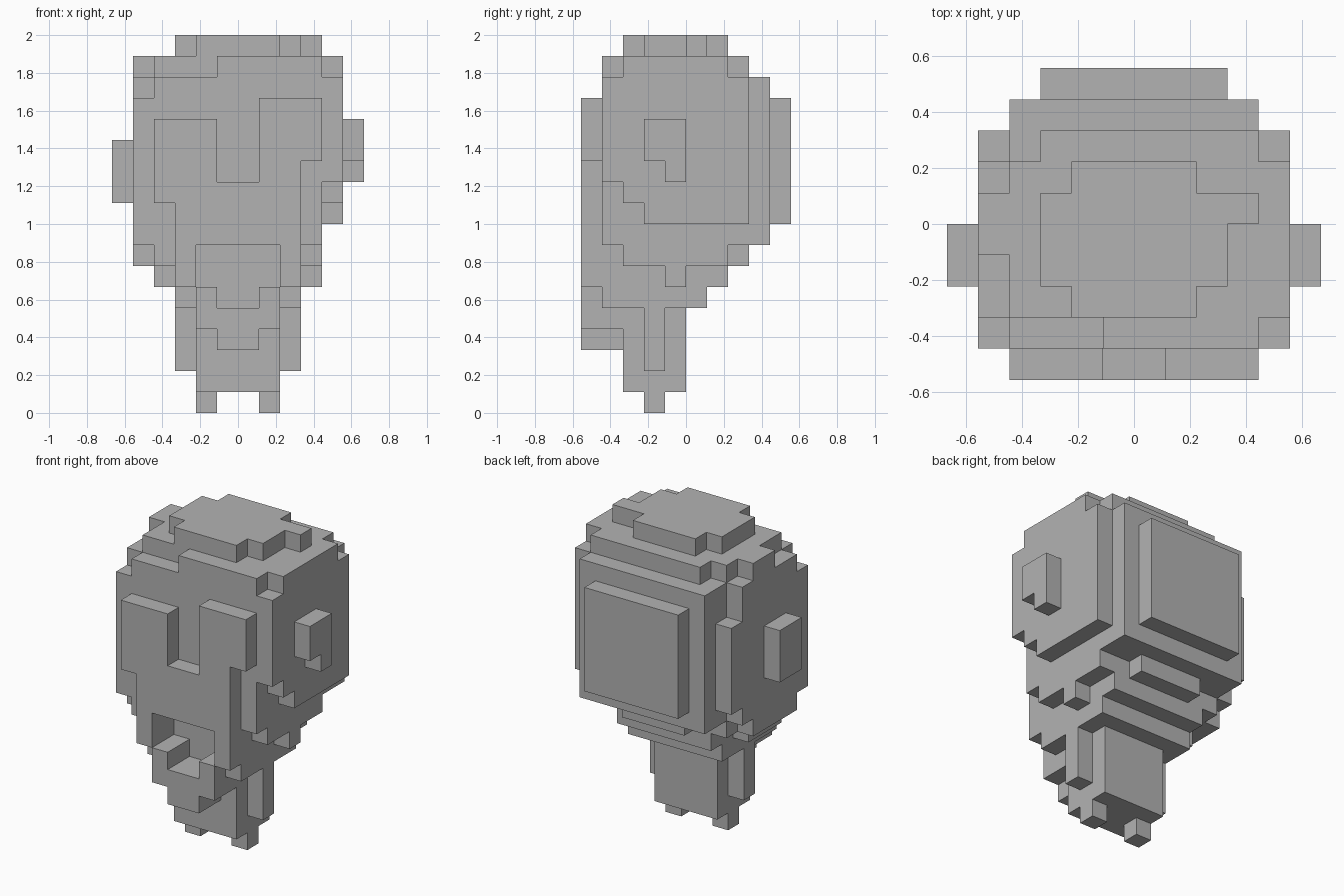
import bpy
import bmesh
from itertools import product
from mathutils import Vector

UNIT = 1 / 9  # edge length of one cube

cube = bpy.data.objects.get("Cube")
if cube:
    bpy.data.objects.remove(cube, do_unlink=True)

stone = bpy.data.materials.new("plain_grey")
stone.use_nodes = True
grey = (0.45, 0.45, 0.45, 1)
stone.diffuse_color = grey
stone.node_tree.nodes["Principled BSDF"].inputs["Base Color"].default_value = grey

parts = {}
taken = set()


def block(xs, ys, zs):
    """All unit cells inside a box given by its three ranges."""
    return set(product(range(*xs), range(*ys), range(*zs)))


def both(xs, ys, zs):
    """A box and its mirror image across the middle."""
    return block(xs, ys, zs) | block((-xs[1], -xs[0]), ys, zs)


def part(name, *boxes):
    """Record a part, leaving out cells another part already fills."""
    cells = set().union(*boxes) - taken
    taken.update(cells)
    parts[name] = cells


# Skull, crown and the flat plate at the back
part("skull",
     block((-4, 4), (-4, 4), (8, 16)),
     block((-4, 4), (-3, 2), (16, 17)),
     block((-3, 4), (2, 3), (16, 17)),
     block((-1, 4), (-4, -3), (16, 17)))
part("crown",
     block((-2, 2), (-3, 2), (17, 18)),
     block((-3, 3), (-2, 1), (17, 18)),
     block((3, 4), (0, 1), (17, 18)))
part("back_plate", block((-3, 3), (4, 5), (9, 15)))

# Uneven sides of the head
part("left_side",
     block((4, 5), (-4, -3), (11, 16)),
     block((4, 5), (-3, -2), (10, 17)),
     block((4, 5), (-2, 2), (9, 17)),
     block((4, 5), (2, 3), (9, 16)))
part("right_side",
     block((-5, -4), (-4, -3), (8, 15)),
     block((-5, -4), (-3, -1), (7, 16)),
     block((-5, -4), (-1, 1), (7, 17)),
     block((-5, -4), (1, 2), (8, 16)),
     block((-5, -4), (2, 3), (9, 14)))

# Ears
part("left_ear",
     block((5, 6), (-2, 0), (12, 14)),
     block((5, 6), (-1, 0), (11, 12)))
part("right_ear", block((-6, -5), (-2, 0), (10, 13)))

# Raised face with brows and an open mouth
mouth = block((-2, 2), (-5, -3), (6, 8)) | block((-1, 1), (-5, -3), (5, 6))
part("face",
     block((-3, 3), (-5, -4), (6, 11)) - mouth,
     block((1, 3), (-5, -4), (11, 12)),
     block((1, 4), (-5, -4), (12, 15)),
     block((-4, -1), (-5, -4), (10, 14)))

# Stepped underside of the head
part("lower_head",
     block((-4, 4), (-3, 2), (7, 8)),
     block((-4, 3), (-4, -3), (7, 8)) - mouth,
     block((-2, 2), (2, 3), (7, 8)),
     block((-3, 3), (-4, 2), (6, 7)) - mouth,
     block((3, 4), (-1, 0), (6, 7)),
     block((-4, -3), (-3, 0), (6, 7)),
     block((-3, 3), (-4, 1), (5, 6)) - mouth)

# Jaw
part("jaw",
     both((1, 2), (-5, -3), (5, 6)),
     block((-2, 2), (-5, -3), (4, 5)),
     block((-1, 1), (-5, -3), (3, 4)))

# Body, arms and feet
part("body", block((-2, 2), (-3, 0), (1, 5)))
part("arms", both((2, 3), (-2, -1), (2, 5)))
part("feet", both((1, 2), (-2, -1), (0, 1)))


def build(name, cells):
    """Mesh the outer faces of a part and merge the flat areas."""
    bm = bmesh.new()
    for cell in sorted(cells):
        for axis, sign in product(range(3), (-1, 1)):
            step = [0, 0, 0]
            step[axis] = sign
            if tuple(c + s for c, s in zip(cell, step)) in taken:
                continue
            u, v = Vector(), Vector()
            u[(axis + 1) % 3] = v[(axis + 2) % 3] = 1
            start = Vector(cell)
            start[axis] += max(sign, 0)
            loop = [start, start + u, start + u + v, start + v][::sign]
            bm.faces.new([bm.verts.new(p * UNIT) for p in loop])
    bmesh.ops.remove_doubles(bm, verts=bm.verts[:], dist=UNIT / 100)
    bmesh.ops.dissolve_limit(bm, angle_limit=0.01,
                             verts=bm.verts[:], edges=bm.edges[:])
    mesh = bpy.data.meshes.new(name)
    bm.to_mesh(mesh)
    bm.free()
    mesh.materials.append(stone)
    bpy.context.collection.objects.link(bpy.data.objects.new(name, mesh))


for name, cells in parts.items():
    build(name, cells)
